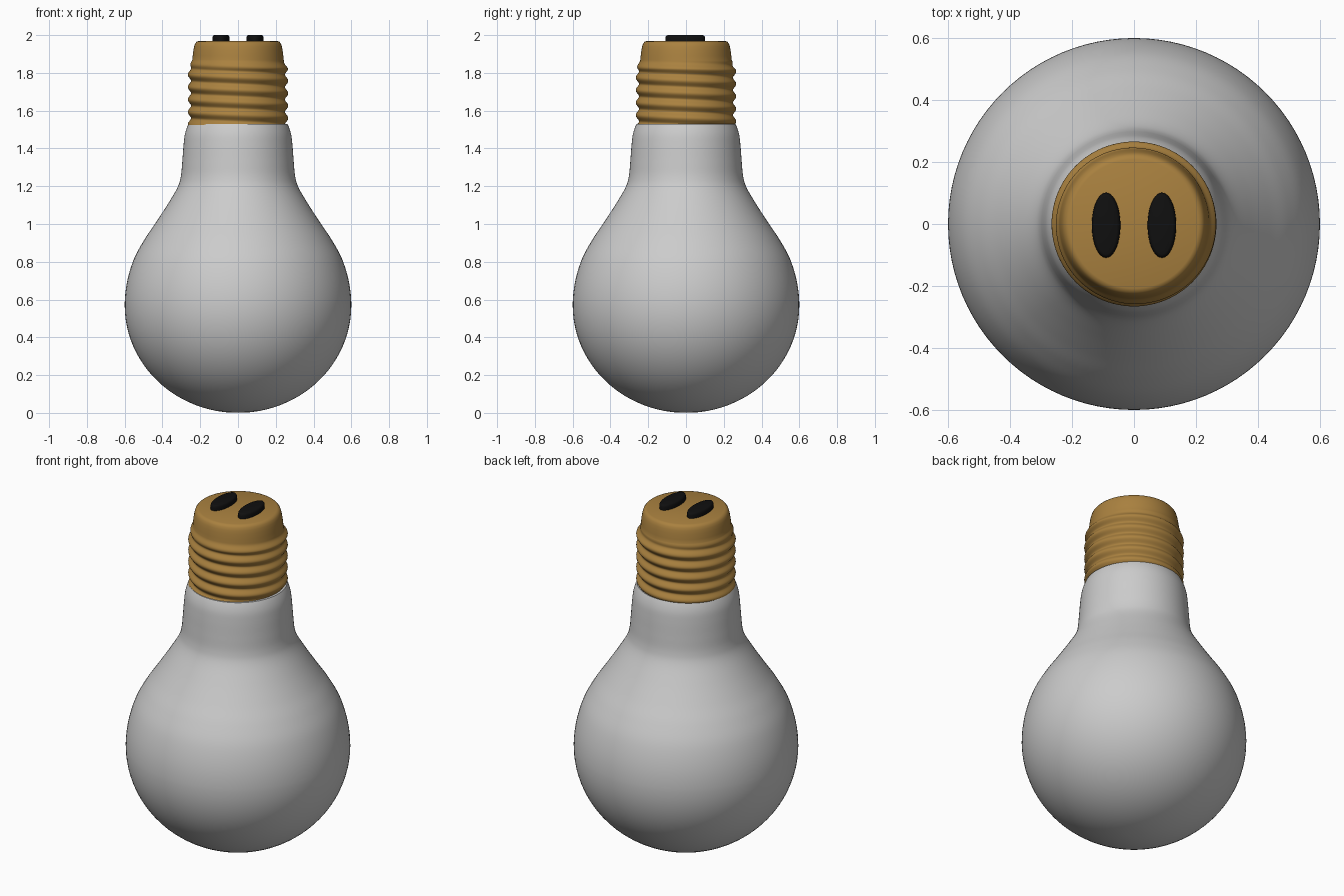
import bpy, bmesh, math

if "Cube" in bpy.data.objects:
    bpy.data.objects.remove(bpy.data.objects["Cube"])

SEG = 96


def material(name, rgb):
    m = bpy.data.materials.new(name)
    m.diffuse_color = (*rgb, 1)
    m.use_nodes = True
    m.node_tree.nodes["Principled BSDF"].inputs["Base Color"].default_value = m.diffuse_color
    return m


def surface(name, rings, mat=None, angle=40):
    """Skin closed rings of points together and cap both ends."""
    bm = bmesh.new()
    loops = [[bm.verts.new(p) for p in ring] for ring in rings]
    for a, b in zip(loops, loops[1:]):
        n = len(a)
        for i in range(n):
            j = (i + 1) % n
            bm.faces.new((a[i], a[j], b[j], b[i]))
    bm.faces.new(loops[0][::-1])
    bm.faces.new(loops[-1])
    bmesh.ops.recalc_face_normals(bm, faces=bm.faces)
    mesh = bpy.data.meshes.new(name)
    bm.to_mesh(mesh)
    bm.free()
    ob = bpy.data.objects.new(name, mesh)
    bpy.context.collection.objects.link(ob)
    if mat:
        mesh.materials.append(mat)
    bpy.ops.object.select_all(action='DESELECT')
    ob.select_set(True)
    bpy.context.view_layer.objects.active = ob
    bpy.ops.object.shade_smooth_by_angle(angle=math.radians(angle))
    return ob


def ring(z, rx, ry=None, cx=0, cy=0):
    """Ellipse at height z; rx may be a function of the angle."""
    pts = []
    for i in range(SEG):
        t = 2 * math.pi * i / SEG
        a = rx(t) if callable(rx) else rx
        b = a if ry is None else ry
        pts.append((cx + a * math.cos(t), cy + b * math.sin(t), z))
    return pts


def spline(pts, steps=6):
    """Catmull-Rom curve through the points after the first, up to the second last."""
    out = []
    for p0, p1, p2, p3 in zip(pts, pts[1:], pts[2:], pts[3:]):
        for k in range(steps):
            u = k / steps
            out.append(tuple(0.5 * (2 * b + (c - a) * u + (2 * a - 5 * b + 4 * c - d) * u * u
                                    + (3 * b - a - 3 * c + d) * u ** 3)
                             for a, b, c, d in zip(p0, p1, p2, p3)))
    return out + [pts[-2]]


brass = material("brass", (0.40, 0.22, 0.05))
black = material("black", (0.005, 0.005, 0.005))

# Glass bulb: elliptical lower half, then a shoulder flowing into the neck
lower = [(0.6 * math.sin(a), 0.57 - 0.57 * math.cos(a))
         for a in (math.pi / 2 * k / 24 for k in range(1, 24))]
upper = spline([(0.59, 0.45), (0.6, 0.57), (0.588, 0.69), (0.553, 0.81), (0.5, 0.91), (0.44, 1.0),
                (0.375, 1.1), (0.322, 1.19), (0.303, 1.25), (0.295, 1.33), (0.288, 1.42),
                (0.28, 1.48), (0.262, 1.53), (0.24, 1.56)])
surface("glass_bulb", [ring(z, r) for r, z in lower + upper])

# Screw base: a helical ridge on a sleeve, then a tapered rounded cap
Z0, Z1, PITCH = 1.525, 1.87, 0.066


def thread(z):
    fade = min(1, max(0, (Z1 - z) / 0.05))
    core = 0.242 + 0.006 * fade

    def radius(t):
        turn = (z - Z0) / PITCH + (t - 0.2) / (2 * math.pi)
        wave = 0.5 - 0.5 * math.cos(2 * math.pi * turn)
        return core + 0.018 * fade * wave ** 0.8
    return radius


rows = 72
base = [ring(z, thread(z)) for z in (Z0 + (Z1 - Z0) * k / rows for k in range(rows + 1))]
base += [ring(z, r) for r, z in [(0.24, 1.89), (0.236, 1.92), (0.232, 1.94), (0.227, 1.955),
                                 (0.219, 1.965), (0.208, 1.969)]]
surface("screw_base", base, brass)

# Pair of oval contacts on the cap
for side, name in ((-1, "left_contact"), (1, "right_contact")):
    prof = [(0, 1.95), (0, 1.985), (0.002, 1.993), (0.006, 1.998), (0.012, 2.0)]
    surface(name, [ring(z, 0.046 - d, 0.105 - d, side * 0.09, -0.004) for d, z in prof], black)
